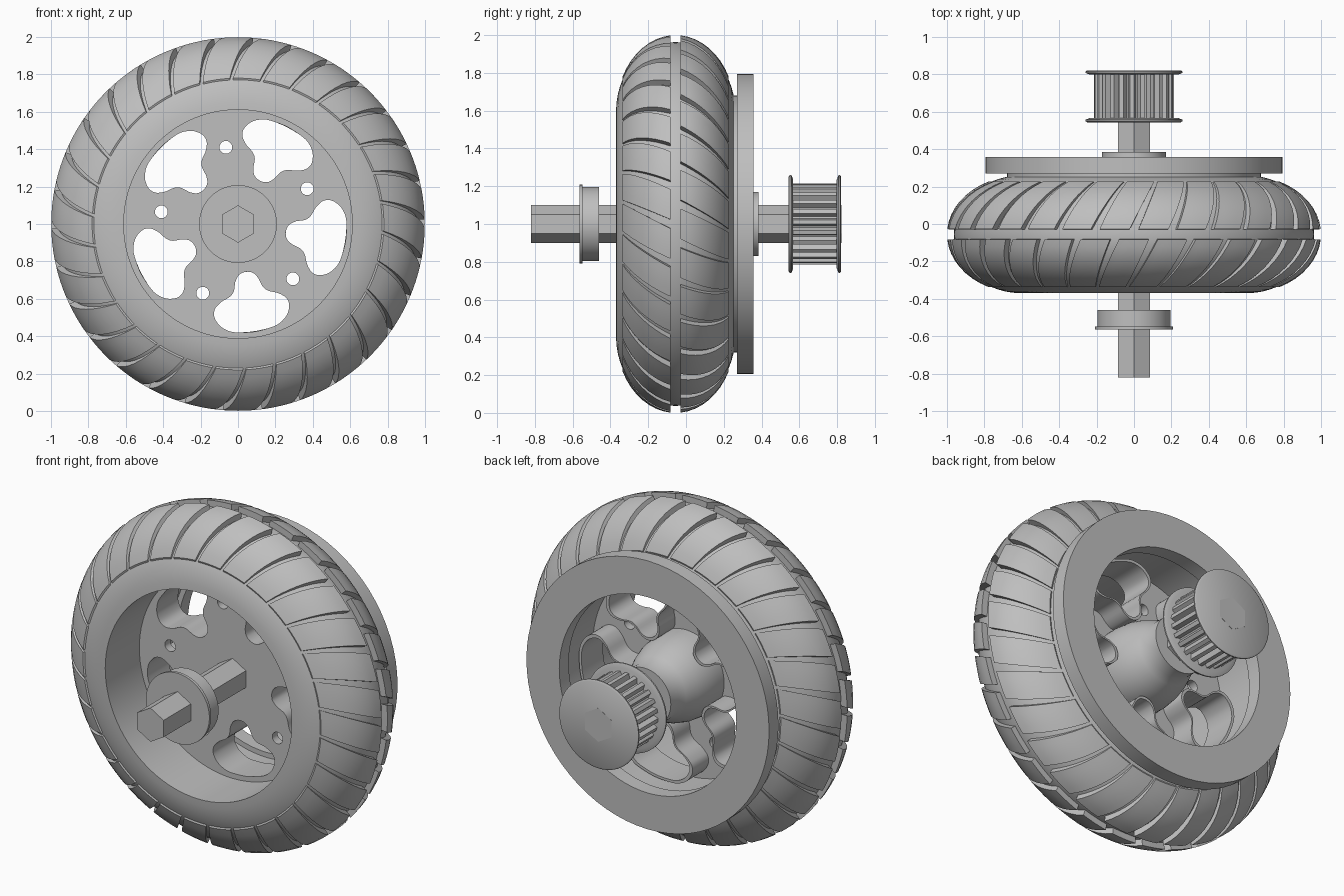
import bpy, bmesh
from math import sin, cos, pi, radians, acos
from mathutils import Vector

cube = bpy.data.objects.get("Cube")
if cube:
    bpy.data.objects.remove(cube)

grey = bpy.data.materials.new("plain grey")
grey.use_nodes = True
grey.diffuse_color = (0.52, 0.52, 0.52, 1)
grey.node_tree.nodes["Principled BSDF"].inputs["Base Color"].default_value = (0.52, 0.52, 0.52, 1)

TYRE_MID, HALF_WIDTH = -0.055, 0.315


def polar(r, a, y):
    """Point around the axle, which runs along y at height 1."""
    return Vector((r * cos(a), y, 1 + r * sin(a)))


def shade(obj, angle=35):
    bpy.ops.object.select_all(action="DESELECT")
    obj.select_set(True)
    bpy.context.view_layer.objects.active = obj
    if obj.type == "CURVE":
        bpy.ops.object.convert(target="MESH")
        obj = bpy.context.view_layer.objects.active
    obj.data.materials.clear()
    obj.data.materials.append(grey)
    bpy.ops.object.shade_smooth_by_angle(angle=radians(angle))


def finish(name, bm, angle=35):
    bmesh.ops.remove_doubles(bm, verts=bm.verts, dist=0.0001)
    bmesh.ops.recalc_face_normals(bm, faces=bm.faces)
    mesh = bpy.data.meshes.new(name)
    bm.to_mesh(mesh)
    bm.free()
    obj = bpy.data.objects.new(name, mesh)
    bpy.context.collection.objects.link(obj)
    shade(obj, angle)


def turned(name, profile, sides=64):
    """Revolve a closed (radius, y) profile around the axle."""
    bm = bmesh.new()
    rings = [[bm.verts.new(polar(r, pi / 2 + 2 * pi * i / sides, y)) for r, y in profile]
             for i in range(sides)]
    n = len(profile)
    for i in range(sides):
        a, b = rings[i], rings[(i + 1) % sides]
        for k in range(n):
            m = (k + 1) % n
            if profile[k][0] + profile[m][0] > 0:
                bm.faces.new((a[k], a[m], b[m], b[k]))
    finish(name, bm)


def disc(name, r, y0, y1, sides=64, inner=0.0):
    turned(name, [(inner, y0), (r, y0), (r, y1), (inner, y1)], sides)


def flat_part(name, outlines, y0, y1):
    """Extrude smooth closed outlines; nested outlines become holes."""
    curve = bpy.data.curves.new(name, "CURVE")
    curve.dimensions, curve.fill_mode = "2D", "BOTH"
    curve.resolution_u = 5
    curve.extrude = (y1 - y0) / 2
    for points in outlines:
        spline = curve.splines.new("BEZIER")
        spline.bezier_points.add(len(points) - 1)
        spline.use_cyclic_u = True
        for bp, (x, z) in zip(spline.bezier_points, points):
            bp.co = (x, z, 0)
            bp.handle_left_type = bp.handle_right_type = "AUTO"
    obj = bpy.data.objects.new(name, curve)
    obj.rotation_euler.x = pi / 2
    obj.location = (0, (y0 + y1) / 2, 1)
    bpy.context.collection.objects.link(obj)
    shade(obj)


def circle(r, n, cx=0.0, cz=0.0):
    return [(cx + r * cos(2 * pi * i / n), cz + r * sin(2 * pi * i / n)) for i in range(n)]


# Tyre carcass: elliptical crown with a straight bore
crown = []
for k in range(29):
    phi = -1.54 + 3.08 * k / 28
    crown.append((max(0.61, 0.6 + 0.363 * cos(phi)), TYRE_MID + HALF_WIDTH * sin(phi)))
turned("tyre", crown, 96)

# Tread lugs: two staggered rows of slanted blocks
LUGS, ROWS, COLS = 30, 8, 4
pitch = 2 * pi / LUGS
bm = bmesh.new()
for side, phase in ((-1, 0.0), (1, 0.5)):
    for j in range(LUGS):
        layers = []
        for height in (0.35, 0.4):
            grid = []
            for k in range(ROWS + 1):
                t = k / ROWS
                phi = 0.086 + (acos(0.45) - 0.086) * t
                gap = 0.048 - 0.025 * t
                start = pitch * (j + phase) - side * 0.15 * t + gap / 2
                y = TYRE_MID + side * HALF_WIDTH * sin(phi) * (1 if height > 0.38 else 0.97)
                grid.append([bm.verts.new(polar(0.6 + height * cos(phi),
                                                start + (pitch - gap) * c / COLS, y))
                             for c in range(COLS + 1)])
            layers.append(grid)
        low, top = layers
        for g in layers:
            for k in range(ROWS):
                for c in range(COLS):
                    bm.faces.new((g[k][c], g[k][c + 1], g[k + 1][c + 1], g[k + 1][c]))
        for k in range(ROWS):
            for c in (0, COLS):
                bm.faces.new((low[k][c], low[k + 1][c], top[k + 1][c], top[k][c]))
        for c in range(COLS):
            for k in (0, ROWS):
                bm.faces.new((low[k][c], low[k][c + 1], top[k][c + 1], top[k][c]))
finish("tread_lugs", bm)

# Wheel web with five windows and five small holes
half = [(0.265, 0.028), (0.29, 0.055), (0.365, 0.088), (0.405, 0.165), (0.44, 0.198),
        (0.49, 0.198), (0.55, 0.15), (0.575, 0.075)]
window = half + [(r, -t) for r, t in reversed(half)]


def placed_window(angle, grow=1.0):
    a = radians(angle)
    pts = [(0.43 + (r - 0.43) * grow, t * grow) for r, t in window]
    return [(r * cos(a) - t * sin(a), r * sin(a) + t * cos(a)) for r, t in pts]


window_angles = [63 + 72 * i for i in range(5)]
hole_angles = [radians(27 + 72 * i) for i in range(5)]
flat_part("wheel_web",
          [circle(0.615, 32)] + [placed_window(a) for a in window_angles]
          + [circle(0.034, 8, 0.415 * cos(a), 0.415 * sin(a)) for a in hole_angles],
          -0.05, 0.0)
flat_part("spoke_ribs",
          [placed_window(a, g) for a in window_angles for g in (1.0, 1.1)],
          -0.01, 0.15)

# Hub dome and collar behind the web
turned("hub", [(0, -0.04), (0.25, -0.04), (0.25, 0.05), (0.24, 0.13), (0.22, 0.2),
               (0.19, 0.27), (0.17, 0.31), (0.17, 0.385), (0, 0.385)])

# Rim lip and back ring plate
disc("rim_lip", 0.68, 0.2, 0.275, 64, 0.61)
disc("back_ring", 0.795, 0.27, 0.358, 72, 0.58)

# Hexagonal axle and front flanged bearing
disc("axle", 0.1, -0.82, 0.822, 6)
turned("bearing", [(0, -0.565), (0.208, -0.565), (0.208, -0.548), (0.195, -0.548),
                   (0.195, -0.46), (0, -0.46)])

# Toothed pulley between two flanges
TEETH = 24
bm = bmesh.new()
ring = [bm.verts.new(polar(0.215 if i % 5 < 3 else 0.185, 2 * pi * i / (5 * TEETH), 0.55))
        for i in range(5 * TEETH)]
face = bm.faces.new(ring)
moved = bmesh.ops.extrude_face_region(bm, geom=[face])["geom"]
bmesh.ops.translate(bm, vec=(0, 0.26, 0),
                    verts=[v for v in moved if isinstance(v, bmesh.types.BMVert)])
finish("pulley_teeth", bm, 20)
turned("pulley_inner_flange", [(0, 0.543), (0.25, 0.543), (0.26, 0.55), (0.26, 0.558),
                               (0.235, 0.567), (0, 0.567)])
turned("pulley_outer_flange", [(0, 0.798), (0.235, 0.798), (0.26, 0.808), (0.26, 0.815),
                               (0.25, 0.821), (0, 0.821)])
